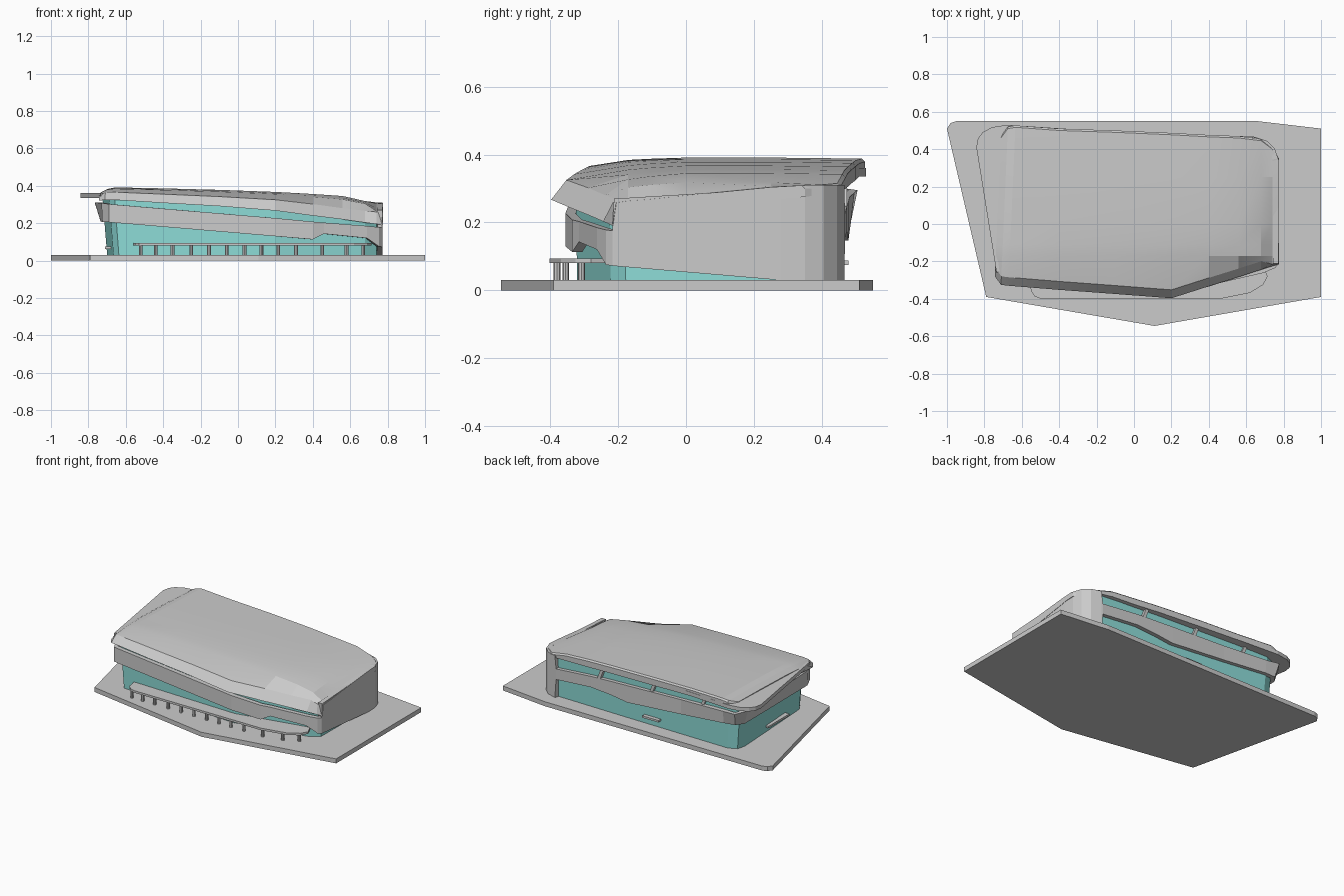
import bpy, bmesh
from mathutils import Vector

glass_mat = bpy.data.materials.new("teal_glass")
glass_mat.diffuse_color = (0.27, 0.72, 0.69, 1)


def loft(name, rings, closed=False, mat=None):
    """Skin equal-length rings; cap the ends unless the loft is closed."""
    bm = bmesh.new()
    vs = [[bm.verts.new(p) for p in r] for r in rings]
    n, m = len(vs), len(vs[0])
    for i in range(n if closed else n - 1):
        a, b = vs[i], vs[(i + 1) % n]
        for j in range(m):
            bm.faces.new((a[j], a[(j + 1) % m], b[(j + 1) % m], b[j]))
    if not closed:
        bm.faces.new(vs[0])
        bm.faces.new(vs[-1])
    bmesh.ops.recalc_face_normals(bm, faces=bm.faces)
    me = bpy.data.meshes.new(name)
    bm.to_mesh(me)
    bm.free()
    ob = bpy.data.objects.new(name, me)
    bpy.context.collection.objects.link(ob)
    if mat:
        me.materials.append(mat)
    return ob


def prism(name, pts, z0, z1, mat=None):
    return loft(name, [[(x, y, z) for x, y in pts] for z in (z0, z1)], mat=mat)


def box(name, x0, x1, y0, y1, z0, z1, mat=None):
    return prism(name, [(x0, y0), (x1, y0), (x1, y1), (x0, y1)], z0, z1, mat)


def smooth(ob, angle):
    bpy.ops.object.select_all(action='DESELECT')
    ob.select_set(True)
    bpy.context.view_layer.objects.active = ob
    bpy.ops.object.shade_smooth_by_angle(angle=angle)


# Ground slab
prism("base_plate", [(-.79, -.39), (.11, -.545), (1, -.39), (1, .51), (.66, .55),
                     (-.95, .55), (-.98, .54), (-1, .51)], 0, .03)

# Glass volume, leaning outward a little: x, y, top height
body = [(-.69, -.25, .335), (-.66, -.30, .335), (.2, -.325, .28), (.68, -.225, .225),
        (.74, -.18, .225), (.745, .34, .28), (.72, .41, .28), (.66, .445, .29),
        (.1, .455, .325), (-.65, .465, .34), (-.71, .44, .34), (-.725, .38, .34)]
loft("glass_body", [[(x * (.965 if x < 0 else 1), y * .985, .03) for x, y, t in body],
                    [(x, y, t) for x, y, t in body]], mat=glass_mat)

# Wraparound wall band: x, y, bottom, top, outward lean of the top
band = [(-.69, -.325, .205, .302, 0), (.2, -.355, .13, .227, 0), (.4, -.335, .113, .208, 0),
        (.46, -.315, .143, .203, 0), (.69, -.262, .12, .185, 0), (.755, -.235, .075, .178, 0),
        (.77, -.217, .073, .176, 0), (.772, -.212, .072, .27, 0), (.773, .28, .03, .30, 0),
        (.77, .35, .03, .31, 0), (.752, .405, .03, .31, 0), (.71, .445, .03, .31, 0),
        (.645, .466, .03, .31, 0), (.635, .468, .154, .225, 0), (.37, .474, .175, .248, 0),
        (.22, .476, .163, .255, 0), (.1, .478, .147, .26, 0), (-.3, .482, .177, .275, 0),
        (-.62, .486, .205, .288, .01), (-.70, .478, .21, .295, .03), (-.735, .43, .21, .305, .03),
        (-.735, .3, .21, .31, .03), (-.725, -.25, .205, .308, .005)]
rings = []
for i, (x, y, lo, hi, lean) in enumerate(band):
    a, b = band[i - 1], band[(i + 1) % len(band)]
    t = Vector((b[0] - a[0], b[1] - a[1])).normalized()
    n = Vector((t.y, -t.x))
    p, q = Vector((x, y)), Vector((x, y)) + n * lean
    k = n * .03
    rings.append([(p.x, p.y, lo), (q.x, q.y, hi),
                  (q.x - k.x, q.y - k.y, hi), (p.x - k.x, p.y - k.y, lo)])
loft("wall_band", rings, closed=True)

# Roof shell sections: x, front y, lip bottom, lip top, crown, back y, back bottom
sections = [(-.745, -.28, .32, .345, .365, .47, .345), (-.71, -.325, .325, .365, .383, .52, .34),
            (-.67, -.33, .325, .366, .391, .527, .34), (-.4, -.352, .308, .355, .386, .51, .335),
            (-.1, -.374, .291, .342, .378, .50, .325), (.2, -.397, .267, .325, .367, .487, .315),
            (.4, -.333, .24, .302, .356, .476, .305), (.56, -.283, .22, .28, .345, .47, .30),
            (.68, -.244, .203, .266, .318, .455, .29), (.74, -.225, .195, .26, .314, .41, .285),
            (.775, -.215, .19, .258, .312, .35, .275)]
rings = []
for x, yf, zl, zt, top, yb, zb in sections:
    end = x > .7
    prof = [(yf, zl), (yf + (.01 if end else .045), zt)]
    for y, f, g in ((-.17, .72, .1), (-.11, .85, .18), (0, 1, .4), (.25, 1, .85)):
        prof.append((y, zt + (top - zt) * (g if end else f)))
    prof += [(yb - .01, top - .003), (yb, top - .012), (yb, zb), (yb - .06, zb - .004)]
    skew = .035 if x < -.6 else 0
    rings.append([(x + skew * (y + .3) / .8, y, z) for y, z in prof])
smooth(loft("roof_shell", rings), .2)

# Eave slab jutting out at the back left
prism("rear_eave", [(-.735, -.26), (-.60, -.2), (-.45, .4), (-.3, .505), (-.68, .53), (-.76, .517),
                    (-.81, .49), (-.835, .455), (-.843, .41)], .335, .36)

# Low canopy along the front
canopy = [(-.56, -.30), (-.55, -.36), (-.53, -.388), (-.49, -.402), (.45, -.402),
          (.62, -.368), (.69, -.325), (.715, -.28), (.68, -.20), (.2, -.29)]
prism("front_canopy", canopy, .08, .094)


def canopy_edge(x):
    if x < .45:
        return -.40
    return -.40 + (x - .45) * .2 if x < .6 else -.37 + (x - .6) * .6


# Columns under the canopy
for i, x in enumerate((-.52, -.44, -.35, -.25, -.155, -.06, .035, .125, .215, .31, .45, .58, .67)):
    y = canopy_edge(x) + .02
    bpy.ops.mesh.primitive_cylinder_add(vertices=8, radius=.01, depth=.052, location=(x, y, .055))
    bpy.context.object.name = f"canopy_column_{i + 1}"

# Slanted dividers in the rear window strip
for i, x in enumerate((.31, -.08, -.46)):
    z0, z1 = .258 - .05 * x - .01, .325 - .04 * x
    loft(f"rear_divider_{i + 1}", [[(cx, .45, z), (cx + .022, .45, z), (cx + .022, .474, z),
                                    (cx, .474, z)] for cx, z in ((x, z0), (x - .03, z1))])

# Small door hoods at the rear and left
box("rear_door_hood", -.13, -.01, .44, .478, .075, .088)
box("left_door_hood", -.71, -.65, -.08, .14, .062, .075)
